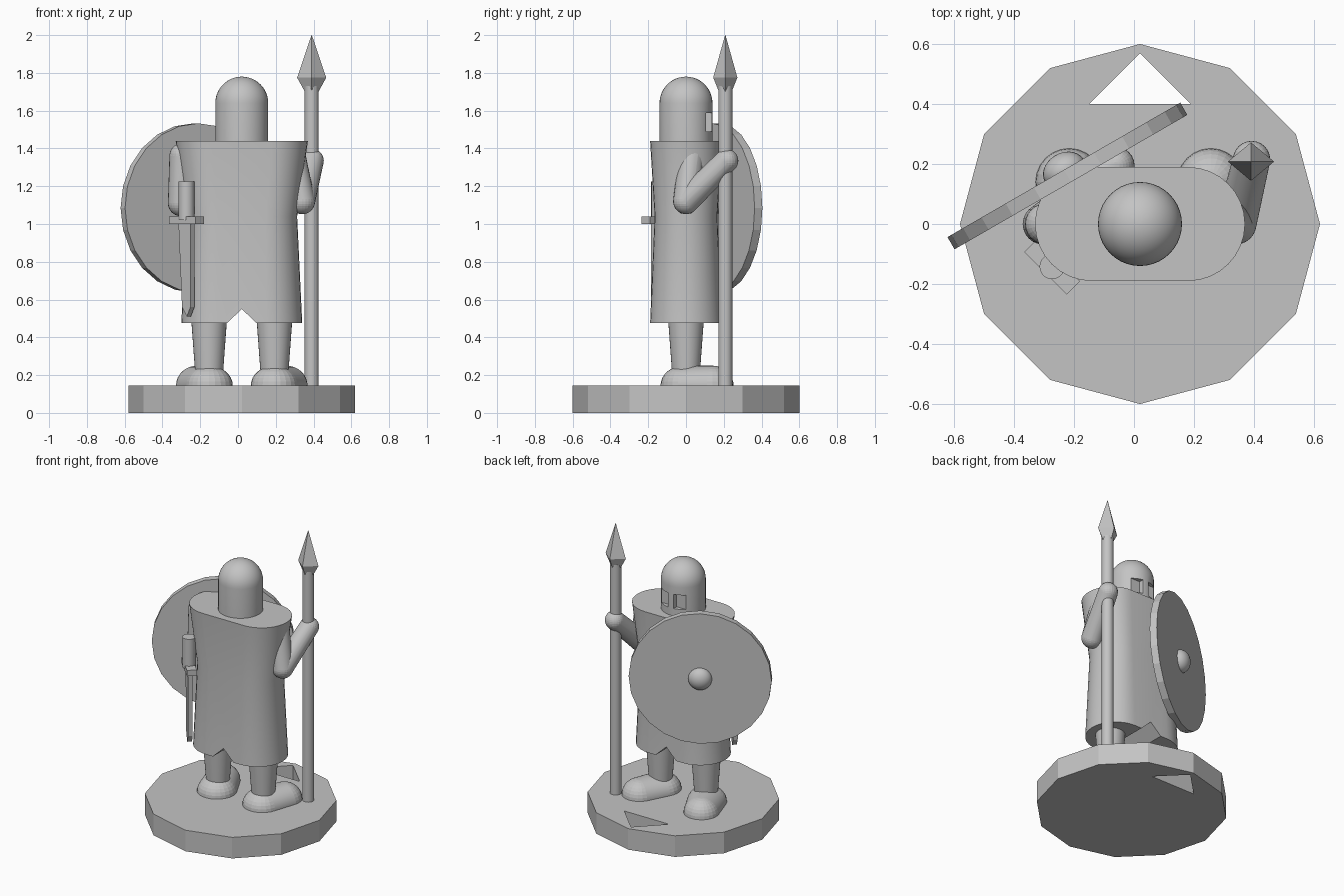
import bpy, bmesh
from math import pi, cos, sin, radians
from mathutils import Vector, Matrix

if "Cube" in bpy.data.objects:
    bpy.data.objects.remove(bpy.data.objects["Cube"])

stone = bpy.data.materials.new("plain grey")
stone.use_nodes = True
GREY = (0.55, 0.55, 0.55, 1)
stone.diffuse_color = GREY
stone.node_tree.nodes["Principled BSDF"].inputs["Base Color"].default_value = GREY

CX = 0.02      # the figure's middle
TOP = 0.145    # top of the base


def finish(name, bm, smooth=True):
    bmesh.ops.recalc_face_normals(bm, faces=bm.faces)
    mesh = bpy.data.meshes.new(name)
    bm.to_mesh(mesh)
    bm.free()
    mesh.materials.append(stone)
    obj = bpy.data.objects.new(name, mesh)
    bpy.context.collection.objects.link(obj)
    if smooth:
        smooth_object(obj)
    return obj


def smooth_object(obj):
    bpy.ops.object.select_all(action="DESELECT")
    obj.select_set(True)
    bpy.context.view_layer.objects.active = obj
    bpy.ops.object.shade_smooth_by_angle(angle=radians(32))


def loft(name, rings, smooth=True):
    """Join rings of points of equal length and cap both ends."""
    bm = bmesh.new()
    loops = [[bm.verts.new(p) for p in ring] for ring in rings]
    n = len(loops[0])
    for a, b in zip(loops, loops[1:]):
        for i in range(n):
            j = (i + 1) % n
            bm.faces.new((a[i], a[j], b[j], b[i]))
    bm.faces.new(loops[0][::-1])
    bm.faces.new(loops[-1])
    return finish(name, bm, smooth)


def circle(x, y, z, rx, ry=None, n=32):
    ry = ry or rx
    return [(x + rx * cos(2 * pi * i / n), y + ry * sin(2 * pi * i / n), z) for i in range(n)]


def stadium(z, half_width, radius, n=16):
    pts = []
    for side, start in ((1, -pi / 2), (-1, pi / 2)):
        for i in range(n + 1):
            a = start + pi * i / n
            pts.append((CX + side * (half_width - radius) + radius * cos(a), radius * sin(a), z))
    return pts


def prism(name, outline, matrix, depth, smooth=False):
    """Extrude a flat outline along its local z, centred."""
    rings = [[matrix @ Vector((u, v, s * depth / 2)) for u, v in outline] for s in (-1, 1)]
    return loft(name, rings, smooth)


def hull(name, balls):
    """Skin over spheres given as centre and radii."""
    bm = bmesh.new()
    for centre, radii in balls:
        m = Matrix.Translation(centre) @ Matrix.Diagonal((*radii, 1))
        bmesh.ops.create_uvsphere(bm, u_segments=24, v_segments=16, radius=1, matrix=m)
    res = bmesh.ops.convex_hull(bm, input=bm.verts)
    junk = {g for g in res["geom_interior"] + res["geom_unused"] if isinstance(g, bmesh.types.BMVert)}
    bmesh.ops.delete(bm, geom=list(junk), context="VERTS")
    return finish(name, bm)


def cut(obj, cutter):
    cutter.hide_render = True
    mod = obj.modifiers.new("cut", "BOOLEAN")
    mod.operation, mod.solver, mod.object = "DIFFERENCE", "EXACT", cutter
    bpy.context.view_layer.objects.active = obj
    bpy.ops.object.modifier_apply(modifier=mod.name)
    bpy.data.objects.remove(cutter)


def box(name, x, y, z):
    return loft(name, [[(x[0], y[0], h), (x[1], y[0], h), (x[1], y[1], h), (x[0], y[1], h)] for h in z], False)


# Twelve-sided base with a triangular hole at the front
base = loft("base", [circle(CX, 0, z, 0.6, n=12) for z in (0, TOP)], False)
hole = [(CX - 0.17, 0.4), (CX + 0.17, 0.4), (CX, 0.57)]
cut(base, prism("hole_cutter", hole, Matrix.Identity(4), 1))

# Robe, pinched at the waist, with a notch in the hem
robe = loft("robe", [stadium(0.475, 0.32, 0.19), stadium(1.04, 0.293, 0.166), stadium(1.44, 0.35, 0.19)])
upright = Matrix.Rotation(pi / 2, 4, "X")
cut(robe, prism("hem_cutter", [(CX - 0.12, 0.435), (CX + 0.12, 0.435), (CX, 0.55)], upright, 1))
smooth_object(robe)

# Helmeted head: straight sides and a dome
R = 0.14
rings = [circle(CX, 0, 1.42, R, n=40)]
for i in range(12):
    a = pi / 2 * i / 12
    rings.append(circle(CX, 0, 1.64 + R * sin(a), R * cos(a), n=40))
rings.append(circle(CX, 0, 1.78, 0.003, n=40))
head = loft("helmet", rings)

# Eye openings either side of the nose guard
for s in (-1, 1):
    xs = sorted((CX + s * 0.022, CX + s * 0.12))
    cut(head, box("eye_cutter", xs, (0.105, 0.2), (1.49, 1.588)))
smooth_object(head)

# Legs and splayed feet
for side, s in (("left", 1), ("right", -1)):
    x = CX + s * 0.173
    loft(side + "_leg", [circle(x, 0, 0.2, 0.073), circle(x, 0, 0.5, 0.095)])
    foot = hull(side + "_foot", [((x, -0.01, TOP), (0.125, 0.125, 0.105)),
                                 ((x + s * 0.063, 0.14, TOP), (0.112, 0.112, 0.105))])
    bm = bmesh.new()
    bm.from_mesh(foot.data)
    bmesh.ops.bisect_plane(bm, geom=bm.verts[:] + bm.edges[:] + bm.faces[:], clear_inner=True,
                           plane_co=(0, 0, TOP - 0.01), plane_no=(0, 0, 1))
    bm.to_mesh(foot.data)
    bm.free()

# Arms, each from shoulder to elbow to hand
ARMS = {
    "spear": ((0.29, 0.03, 1.36), (0.34, 0, 1.12), (0.392, 0.215, 1.335)),
    "shield": ((-0.295, 0, 1.36), (-0.303, 0, 1.11), (-0.06, 0.195, 1.12)),
}
for name, (shoulder, elbow, hand) in ARMS.items():
    hull(name + "_upper_arm", [(shoulder, (0.068,) * 3), (elbow, (0.068,) * 3)])
    hull(name + "_forearm", [(elbow, (0.068,) * 3), (hand, (0.062,) * 3)])

# Spear
SX, SY = 0.39, 0.208
loft("spear_shaft", [circle(SX, SY, z, 0.037, n=20) for z in (TOP - 0.02, 1.73)])
loft("spear_head", [circle(SX, SY, z, rx, ry, n=4) for z, rx, ry in
                    ((1.7, 0.036, 0.034), (1.775, 0.077, 0.064), (2.0, 0.001, 0.001))], False)

# Round shield turned outward, with a central boss
face = Matrix.Translation((-0.222, 0.16, 1.085)) @ Matrix.Rotation(radians(30), 4, "Z") @ Matrix.Rotation(-pi / 2, 4, "X")
rim = [(p[0], p[1]) for p in circle(0, 0, 0, 0.448, n=24)]
prism("shield", rim, face, 0.047)
boss = bmesh.new()
bmesh.ops.create_uvsphere(boss, u_segments=24, v_segments=14, radius=0.075,
                          matrix=face @ Matrix.Translation((0, 0, 0.02)) @ Matrix.Diagonal((1, 1, 0.8, 1)))
finish("shield_boss", boss)

# Sword hanging flat against the back corner of the robe
GX, GY = -0.273, -0.142
loft("sword_grip", [circle(GX, GY, z, 0.042, n=20) for z in (1.02, 1.225)])
turn = Matrix.Translation((GX, GY, 0)) @ Matrix.Rotation(-pi / 4, 4, "Z")
guard = [(-0.1, 1.0), (0.1, 1.0), (0.1, 1.04), (-0.1, 1.04)]
prism("sword_guard", guard, turn @ upright, 0.062)
blade = [(-0.045, 1.01), (-0.018, 0.56), (0.018, 0.51), (0.045, 0.56), (0.045, 1.01)]
prism("sword_blade", blade, turn @ upright, 0.03)
